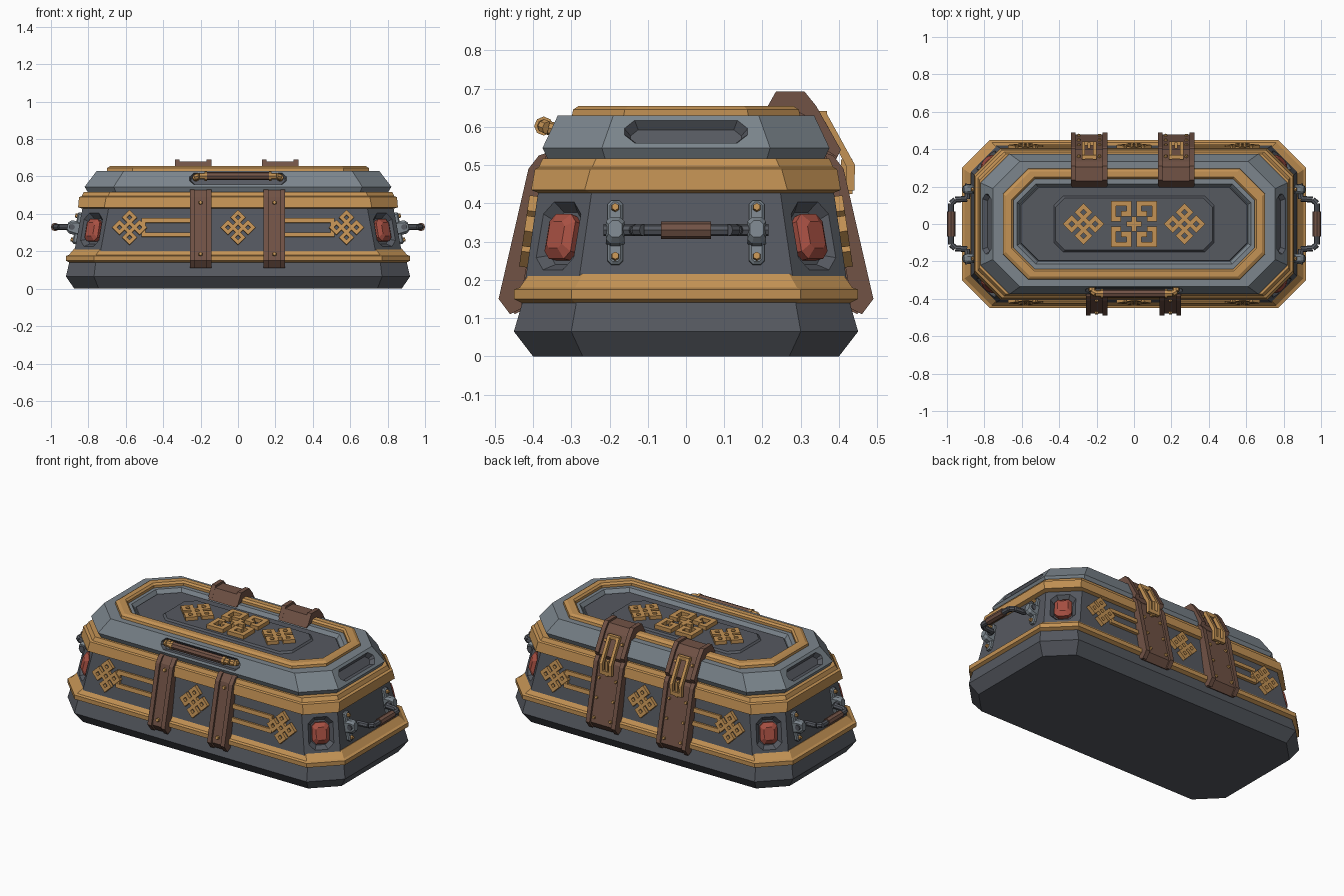
import bpy, bmesh, math
from mathutils import Matrix, Vector

if "Cube" in bpy.data.objects:
    bpy.data.objects.remove(bpy.data.objects["Cube"])


def material(name, rgb):
    m = bpy.data.materials.new(name)
    m.diffuse_color = (*rgb, 1)
    m.use_nodes = True
    m.node_tree.nodes["Principled BSDF"].inputs["Base Color"].default_value = m.diffuse_color
    return m


GREY = material("dark grey", (0.092, 0.1, 0.118))
STEEL = material("steel", (0.2, 0.235, 0.265))
GOLD = material("gold", (0.55, 0.29, 0.09))
BROWN = material("leather brown", (0.165, 0.085, 0.06))
RED = material("gem red", (0.39, 0.08, 0.055))
I = Matrix.Identity(4)


def finish(name, bm, *mats):
    bmesh.ops.recalc_face_normals(bm, faces=bm.faces)
    me = bpy.data.meshes.new(name)
    bm.to_mesh(me)
    bm.free()
    for m in mats:
        me.materials.append(m)
    ob = bpy.data.objects.new(name, me)
    bpy.context.collection.objects.link(ob)
    return ob


def frame(origin, normal):
    # local z = outward normal, local y = up along the surface
    n = Vector(normal).normalized()
    x = Vector((0, 0, 1)).cross(n).normalized()
    m = Matrix((x, n.cross(x), n)).transposed().to_4x4()
    m.translation = origin
    return m


def loft(bm, rings, M=I, wrap=False, mi=0):
    # stack of chamfered rectangles (half x, half y, chamfer, z)
    loops = []
    for hx, hy, c, z in rings:
        pts = [(hx, hy - c), (hx - c, hy), (c - hx, hy), (-hx, hy - c),
               (-hx, c - hy), (c - hx, -hy), (hx - c, -hy), (hx, c - hy)]
        loops.append([bm.verts.new(M @ Vector((x, y, z))) for x, y in pts])
    faces = []
    pairs = list(zip(loops, loops[1:])) + ([(loops[-1], loops[0])] if wrap else [])
    for a, b in pairs:
        faces += [bm.faces.new((a[i], a[(i + 1) % 8], b[(i + 1) % 8], b[i])) for i in range(8)]
    if not wrap:
        faces += [bm.faces.new(loops[0][::-1]), bm.faces.new(loops[-1])]
    for f in faces:
        f.material_index = mi


def prism(bm, pts, x0, x1, s):
    # (y, z) profile extruded along x; s mirrors front/back
    a, b = [[bm.verts.new((x, s * y, z)) for y, z in pts] for x in (x0, x1)]
    bm.faces.new(a)
    bm.faces.new(b[::-1])
    for i in range(len(pts)):
        j = (i + 1) % len(pts)
        bm.faces.new((a[i], a[j], b[j], b[i]))


def box(bm, size, M, mi=0):
    r = bmesh.ops.create_cube(bm, size=1, matrix=M @ Matrix.Diagonal((*size, 1)))
    for v in r["verts"]:
        for f in v.link_faces:
            f.material_index = mi


def rod(bm, p, q, r, n=8, mi=0, r2=None):
    p, q = Vector(p), Vector(q)
    M = Matrix.Translation((p + q) / 2) @ (q - p).to_track_quat('Z', 'Y').to_matrix().to_4x4()
    res = bmesh.ops.create_cone(bm, cap_ends=True, segments=n, radius1=r,
                                radius2=r if r2 is None else r2, depth=(q - p).length, matrix=M)
    for v in res["verts"]:
        for f in v.link_faces:
            f.material_index = mi


def stud(bm, M, r, h, mi=0):
    rod(bm, M @ Vector((0, 0, -0.01)), M @ Vector((0, 0, h)), r, 6, mi, r * 0.7)


def pattern(bm, rows, cell, M, height):
    # raised relief from a grid of cells
    n, verts, faces = len(rows), {}, []

    def v(i, j):
        if (i, j) not in verts:
            verts[i, j] = bm.verts.new(M @ Vector(((i - n / 2) * cell, (n / 2 - j) * cell, 0)))
        return verts[i, j]
    for j, row in enumerate(rows):
        for i, ch in enumerate(row):
            if ch == "#":
                faces.append(bm.faces.new((v(i, j), v(i, j + 1), v(i + 1, j + 1), v(i + 1, j))))
    ext = bmesh.ops.extrude_face_region(bm, geom=faces, use_keep_orig=True)
    off = (M.to_3x3() @ Vector((0, 0, 1))) * height
    bmesh.ops.translate(bm, vec=off, verts=[g for g in ext["geom"] if isinstance(g, bmesh.types.BMVert)])


def cut(ob, bm, *mats):
    c = finish("recess_cutter", bm, *mats)
    c.hide_render = True
    mod = ob.modifiers.new("recess", 'BOOLEAN')
    mod.operation, mod.object, mod.solver = 'DIFFERENCE', c, 'EXACT'
    bpy.context.view_layer.objects.active = ob
    bpy.ops.object.modifier_apply(modifier="recess")
    bpy.data.objects.remove(c)


def solid(name, rings, mat, wrap=False):
    bm = bmesh.new()
    loft(bm, rings, wrap=wrap)
    return finish(name, bm, mat)


# chest shell
solid("base", [(.875, .40, .13, 0), (.92, .45, .15, .065), (.90, .425, .14, .15)], GREY)
solid("lower_band", [(.90, .43, .14, .14), (.92, .45, .15, .15), (.92, .45, .15, .175),
                     (.905, .435, .145, .18), (.875, .41, .14, .215)], GOLD)
body = solid("body", [(.875, .42, .14, .2), (.83, .385, .14, .44)], GREY)
solid("upper_band", [(.825, .38, .14, .425), (.855, .405, .14, .435), (.85, .395, .145, .49),
                     (.835, .385, .14, .495), (.825, .375, .14, .517)], GOLD)

# corner gems in recesses
gems, cutter = bmesh.new(), bmesh.new()
for sx in (-1, 1):
    for sy in (-1, 1):
        M = frame((sx * .783, sy * .333, .315), (sx, sy, .333))
        loft(cutter, [(.05, .07, .025, -.03), (.075, .098, .035, .01)], M)
        loft(gems, [(.045, .058, .02, -.04), (.048, .06, .02, -.005), (.028, .036, .012, .012)], M)
cut(body, cutter, GREY)
finish("corner_gems", gems, RED)

# lid with recesses
bm = bmesh.new()
loft(bm, [(.80, .36, .15, .512), (.82, .375, .155, .545), (.755, .335, .145, .63),
          (.625, .215, .10, .63), (.61, .20, .095, .606)])
lid = finish("lid", bm, STEEL, GREY)
cutter = bmesh.new()
for s in (-1, 1):
    loft(cutter, [(.145, .025, .02, -.025), (.168, .042, .03, .01)],
         frame((s * .7875, 0, .5875), (s * .085, 0, .065)), mi=1)
loft(cutter, [(.25, .025, .02, -.02), (.265, .038, .025, .01)],
     frame((0, -.355, .5875), (0, -.085, .04)), mi=1)
cut(lid, cutter, STEEL, GREY)
solid("lid_trim", [(.70, .30, .135, .62), (.70, .295, .135, .645), (.685, .28, .13, .655),
                   (.655, .25, .12, .655), (.645, .24, .115, .645), (.645, .24, .115, .62)], GOLD, True)
solid("lid_panel", [(.61, .20, .095, .60), (.605, .195, .095, .612)], GREY)
solid("lid_inner_panel", [(.435, .155, .05, .605), (.42, .14, .05, .622)], GREY)

# gold relief ornaments
KNOT = ["###.###", "#.#.#.#", "#######", "..#.#..", "#######", "#.#.#.#", "###.###"]
half = ["####.####", "#..#.#..#", "#.##.##.#", "##..#..##"]
FRET = half + ["...###..."] + half[::-1]
TURN = Matrix.Rotation(math.radians(45), 4, 'Z')
bm = bmesh.new()
pattern(bm, FRET, .0275, Matrix.Translation((0, 0, .615)), .03)
for s in (-1, 1):
    pattern(bm, KNOT, .0222, Matrix.Translation((s * .27, 0, .615)) @ TURN, .028)
finish("lid_ornaments", bm, GOLD)
bm = bmesh.new()
for sy in (-1, 1):
    for x in (-.58, 0, .58):
        M = frame((x, sy * .401, .325), (0, sy, .146))
        pattern(bm, KNOT, .019, M @ TURN, .022)
        if x:
            inward = -sy * (1 if x < 0 else -1)
            for dy in (-.038, .038):
                box(bm, (.29, .024, .03), M @ Matrix.Translation((inward * .21, dy, .002)))
            box(bm, (.022, .09, .026), M @ Matrix.Translation((inward * .075, 0, .002)))
finish("side_ornaments", bm, GOLD)

# leather straps: raised rails with a lower plate between, studs on top
WALL = [(.365, .532), (.385, .525), (.412, .49), (.49, .15), (.46, .11), (.43, .125), (.43, .16), (.37, .49)]
WALL_IN = [(y - .012, z) for y, z in WALL]
TOP = [(.20, .63), (.235, .692), (.31, .692), (.34, .655), (.405, .54), (.395, .52), (.365, .54),
       (.32, .625), (.28, .645)]
TOP_IN = [(y - .006, z - .012) for y, z in TOP]


def strap(name, cx, w, s, pairs):
    bm = bmesh.new()
    for rail, plate in pairs:
        prism(bm, plate, cx - w / 2 + .005, cx + w / 2 - .005, s)
        for e in (-1, 1):
            c = cx + e * (w / 2 - .013)
            prism(bm, rail, c - .013, c + .013, s)
    finish(name, bm, BROWN)


studs = bmesh.new()
for i, x in enumerate((-.2, .195)):
    strap("front_strap_%d" % (i + 1), x, .115, -1, [(WALL, WALL_IN)])
    for z in (.185, .46):
        stud(studs, frame((x, -(.478 - (z - .15) * .235), z), (0, -1, .23)), .014, .012)
for i, x in enumerate((-.24, .225)):
    strap("back_strap_%d" % (i + 1), x, .195, 1, [(WALL, WALL_IN), (TOP, TOP_IN)])
    for dx in (-.055, .055):
        for z in (.18, .29, .40):
            stud(studs, frame((x + dx, .478 - (z - .15) * .235, z), (0, 1, .23)), .012, .01)
        stud(studs, frame((x + dx, .36, .60), (0, .87, .5)), .012, .01)
finish("strap_studs", studs, GOLD)

# buckles bridging lid straps and wall straps
bm = bmesh.new()
for x in (-.24, .225):
    for dx in (-.03, .03):
        prism(bm, [(.345, .635), (.365, .64), (.442, .50), (.44, .44), (.42, .435), (.42, .495)],
              x + dx - .009, x + dx + .009, 1)
    for y, z in ((.358, .63), (.43, .445)):
        box(bm, (.078, .02, .022), Matrix.Translation((x, y, z)))
    box(bm, (.016, .03, .09), Matrix.Translation((x, .42, .47)))
finish("buckles", bm, GOLD)

# lid handle
bm = bmesh.new()
for s in (-1, 1):
    path = [(s * .225, -.33, .59), (s * .225, -.36, .597), (s * .205, -.372, .602), (s * .15, -.372, .602)]
    for p, q in zip(path, path[1:]):
        rod(bm, p, q, .018)
    rod(bm, (s * .165, -.372, .602), (s * .18, -.372, .602), .025)
rod(bm, (-.165, -.372, .602), (.165, -.372, .602), .022, 8, 1)
finish("lid_handle", bm, GOLD, BROWN)

# end handles with bolted brackets
for s, side in ((-1, "left"), (1, "right")):
    bm = bmesh.new()
    for e in (-1, 1):
        M = frame((s * .853, e * .185, .322), (s, 0, .1875))
        loft(bm, [(.02, .085, .01, -.01), (.02, .085, .01, .012), (.014, .079, .008, .018)], M)
        loft(bm, [(.024, .04, .012, 0), (.024, .035, .012, .045), (.018, .022, .01, .06)], M)
        for dy in (-.065, .065):
            stud(bm, M @ Matrix.Translation((0, dy, .016)), .014, .014, 2)
        path = [(.888, .215), (.892, .135), (.955, .13), (.978, .11), (.978, .05)]
        for (x0, y0), (x1, y1) in zip(path, path[1:]):
            rod(bm, (s * x0, e * y0, .33), (s * x1, e * y1, .33), .016, 8, 1)
    rod(bm, (s * .978, -.066, .33), (s * .978, .066, .33), .023, 8, 3)
    finish(side + "_end_handle", bm, STEEL, GREY, GOLD, BROWN)
